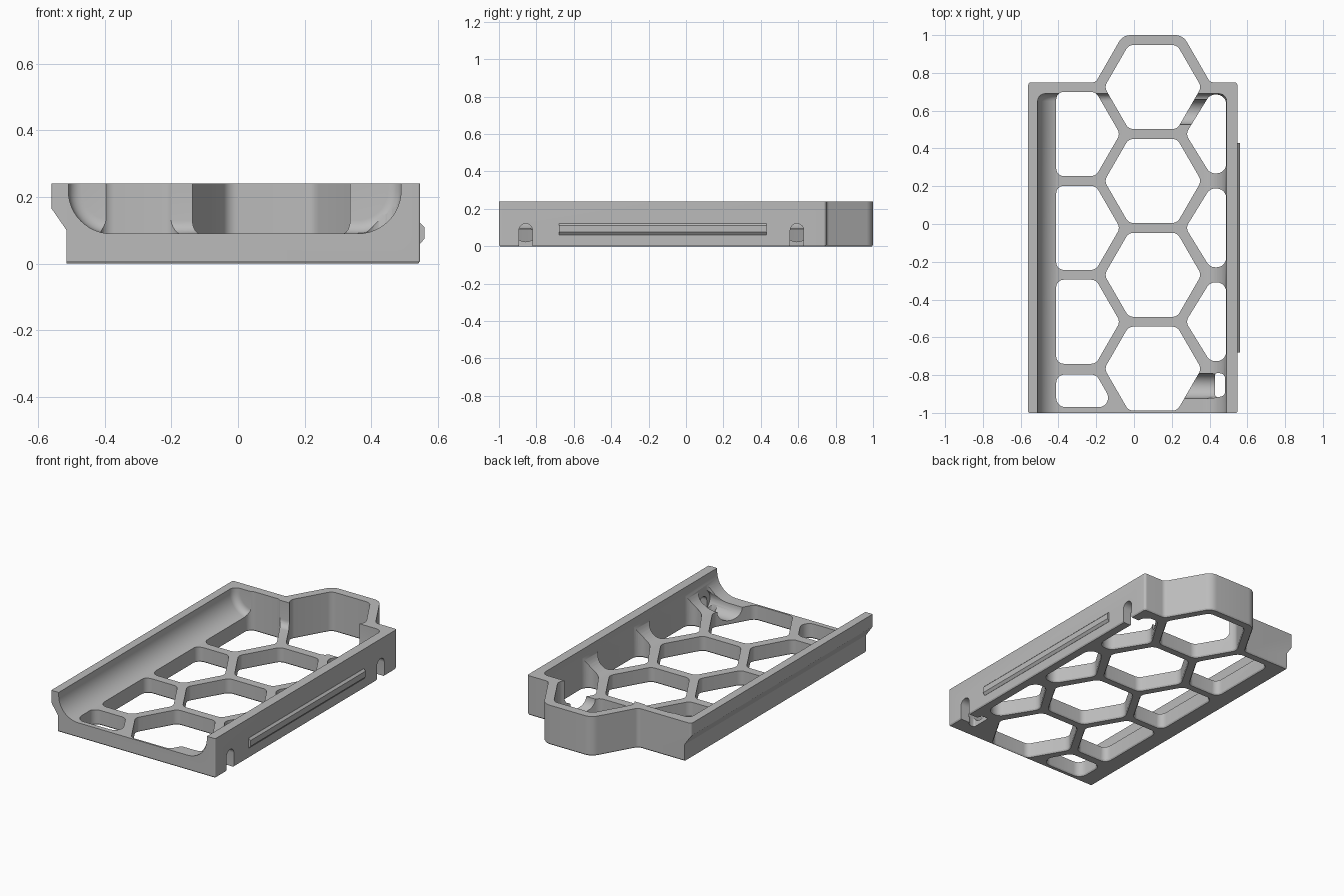
import bpy, bmesh, math
from mathutils import Vector, Matrix

cube = bpy.data.objects.get("Cube")
if cube:
    bpy.data.objects.remove(cube)

grey = bpy.data.materials.new("plain_grey")
grey.use_nodes = True
grey.diffuse_color = (0.5, 0.5, 0.5, 1)
grey.node_tree.nodes["Principled BSDF"].inputs["Base Color"].default_value = grey.diffuse_color


def loft(name, rings):
    """Closed solid skinned through rings of equal point count."""
    bm = bmesh.new()
    loops = [[bm.verts.new(p) for p in ring] for ring in rings]
    n = len(loops[0])
    for a, b in zip(loops, loops[1:]):
        for i in range(n):
            j = (i + 1) % n
            bm.faces.new((a[i], a[j], b[j], b[i]))
    bm.faces.new(loops[0])
    bm.faces.new(loops[-1])
    bmesh.ops.recalc_face_normals(bm, faces=bm.faces)
    mesh = bpy.data.meshes.new(name)
    bm.to_mesh(mesh)
    bm.free()
    mesh.materials.append(grey)
    obj = bpy.data.objects.new(name, mesh)
    bpy.context.collection.objects.link(obj)
    return obj


def rounded(corners, steps=6):
    """Polygon from (x, y, radius) corners, counter-clockwise."""
    out = []
    for i, (x, y, r) in enumerate(corners):
        p = Vector((x, y))
        u = (Vector(corners[i - 1][:2]) - p).normalized()
        v = (Vector(corners[(i + 1) % len(corners)][:2]) - p).normalized()
        half = u.angle(v) / 2
        centre = p + (u + v).normalized() * (r / math.sin(half))
        start = p + u * (r / math.tan(half)) - centre
        turn = math.copysign(math.pi - 2 * half, v.cross(u))
        out += [centre + Matrix.Rotation(turn * k / steps, 2) @ start for k in range(steps + 1)]
    return out


def offset(poly, d):
    out = []
    for i, p in enumerate(poly):
        t = (p - poly[i - 1]).normalized() + (poly[(i + 1) % len(poly)] - p).normalized()
        t.normalize()
        out.append(p + Vector((t.y, -t.x)) * d)
    return out


def prism(name, corners, levels):
    """Vertical solid; levels are (height, outward offset)."""
    poly = rounded(corners)
    return loft(name, [[(p.x, p.y, z) for p in offset(poly, d)] for z, d in levels])


def along_x(name, pts, x0, x1):
    return loft(name, [[(x, y, z) for y, z in pts] for x in (x0, x1)])


def along_y(name, pts, y0, y1):
    return loft(name, [[(x, y, z) for x, z in pts] for y in (y0, y1)])


# Outer body with the half-hexagon bump at the back
CX, PITCH, INR = 0.10, 0.497, 0.2225
RAD = INR / math.cos(math.pi / 6)
TOP = 0.24
body = prism("tray_body", [
    (-0.56, -1, 0.006), (0.547, -1, 0.006), (0.547, 0.75, 0.015), (0.403, 0.75, 0.03),
    (0.259, 1, 0.07), (-0.059, 1, 0.07), (-0.203, 0.75, 0.03), (-0.56, 0.75, 0.015)],
    [(0, -0.005), (0.008, 0), (TOP, 0)])

cutters = []

# Undercut below the overhanging lip
cutters.append(along_y("lip_cutter", [
    (-0.7, -0.1), (-0.515, -0.1), (-0.515, 0.1), (-0.562, 0.168), (-0.7, 0.168)], -1.2, 0.9))


# Main cavity: U section, open at the front, coved at the back wall
def cavity_ring(y, inset):
    left, right, fillet, floor = -0.51, 0.49, 0.13, 0.09
    r = fillet - inset
    pts = [(left + inset, y, 0.35)]
    for cx, a0 in ((left + fillet, math.pi), (right - fillet, 1.5 * math.pi)):
        for k in range(13):
            a = a0 + k / 12 * math.pi / 2
            pts.append((cx + r * math.cos(a), y, floor + fillet + r * math.sin(a)))
    return pts + [(right - inset, y, 0.35)]


COVE = 0.04
rings = [cavity_ring(-1.2, 0)]
for k in range(7):
    a = k / 6 * math.pi / 2
    rings.append(cavity_ring(0.69 - COVE + COVE * math.sin(a), COVE * (1 - math.cos(a))))
cutters.append(loft("cavity_cutter", rings))

# Honeycomb openings, slightly flared at the underside
FLARE = [(-0.02, 0.005), (0, 0.005), (0.008, 0), (0.3, 0)]
for row in range(4):
    cy = 0.725 - row * PITCH
    hexagon = [(CX + RAD * math.cos(k * math.pi / 3), cy + RAD * math.sin(k * math.pi / 3), 0.045)
               for k in range(6)]
    cutters.append(prism("hex_cutter", hexagon, FLARE))
    if row < 3:
        cy -= PITCH / 2
        lx, rx = CX - RAD * 1.5 - 0.045, CX + RAD * 1.5 + 0.045
        cutters.append(prism("left_hole_cutter", [
            (-0.412, cy - INR, 0.04), (lx + RAD / 2, cy - INR, 0.045), (lx + RAD, cy, 0.045),
            (lx + RAD / 2, cy + INR, 0.045), (-0.412, cy + INR, 0.04)], FLARE))
        h = INR - 0.014
        cutters.append(prism("right_hole_cutter", [
            (0.488, cy - h, 0.05), (rx - RAD / 2, cy - h, 0.05), (rx - RAD, cy, 0.045),
            (rx - RAD / 2, cy + h, 0.05), (0.488, cy + h, 0.05)][::-1], FLARE))
cutters.append(prism("front_left_hole_cutter", [
    (-0.412, -0.97, 0.05), (-0.1, -0.97, 0.05), (-0.2, -0.797, 0.045), (-0.412, -0.797, 0.045)], FLARE))
cutters.append(prism("front_right_hole_cutter", [
    (0.43, -0.915, 0.008), (0.483, -0.915, 0.03), (0.483, -0.79, 0.03), (0.43, -0.79, 0.008)],
    [(-0.02, 0), (0.3, 0)]))

# Arched slots in the right-hand wall and round grooves leading to them
for y in (-0.857, 0.593):
    arch = [(y + 0.036 * math.cos(k * math.pi / 12), 0.085 + 0.036 * math.sin(k * math.pi / 12))
            for k in range(13)]
    cutters.append(along_x("slot_cutter", arch + [(y - 0.036, -0.1), (y + 0.036, -0.1)], 0.47, 0.7))
    ring = [(y + 0.066 * math.cos(k * math.pi / 16), 0.09 + 0.066 * math.sin(k * math.pi / 16))
            for k in range(32)]
    cutters.append(along_x("groove_cutter", ring, 0.24, 0.485))

# Cut everything out of the body, then drop the cutters
for c in cutters:
    mod = body.modifiers.new(c.name, "BOOLEAN")
    mod.operation = "DIFFERENCE"
    mod.solver = "EXACT"
    mod.object = c
    c.hide_render = True
deps = bpy.context.evaluated_depsgraph_get()
result = bpy.data.meshes.new_from_object(body.evaluated_get(deps))
body.modifiers.clear()
body.data = result
for c in cutters:
    bpy.data.objects.remove(c)

# Raised rail on the right-hand wall
rail = along_y("side_rail", [
    (0.54, 0.06), (0.548, 0.06), (0.56, 0.075), (0.56, 0.11), (0.548, 0.122), (0.54, 0.122)], -0.68, 0.43)

for obj in (body, rail):
    bpy.ops.object.select_all(action="DESELECT")
    obj.select_set(True)
    bpy.context.view_layer.objects.active = obj
    bpy.ops.object.shade_smooth_by_angle(angle=math.radians(30))
